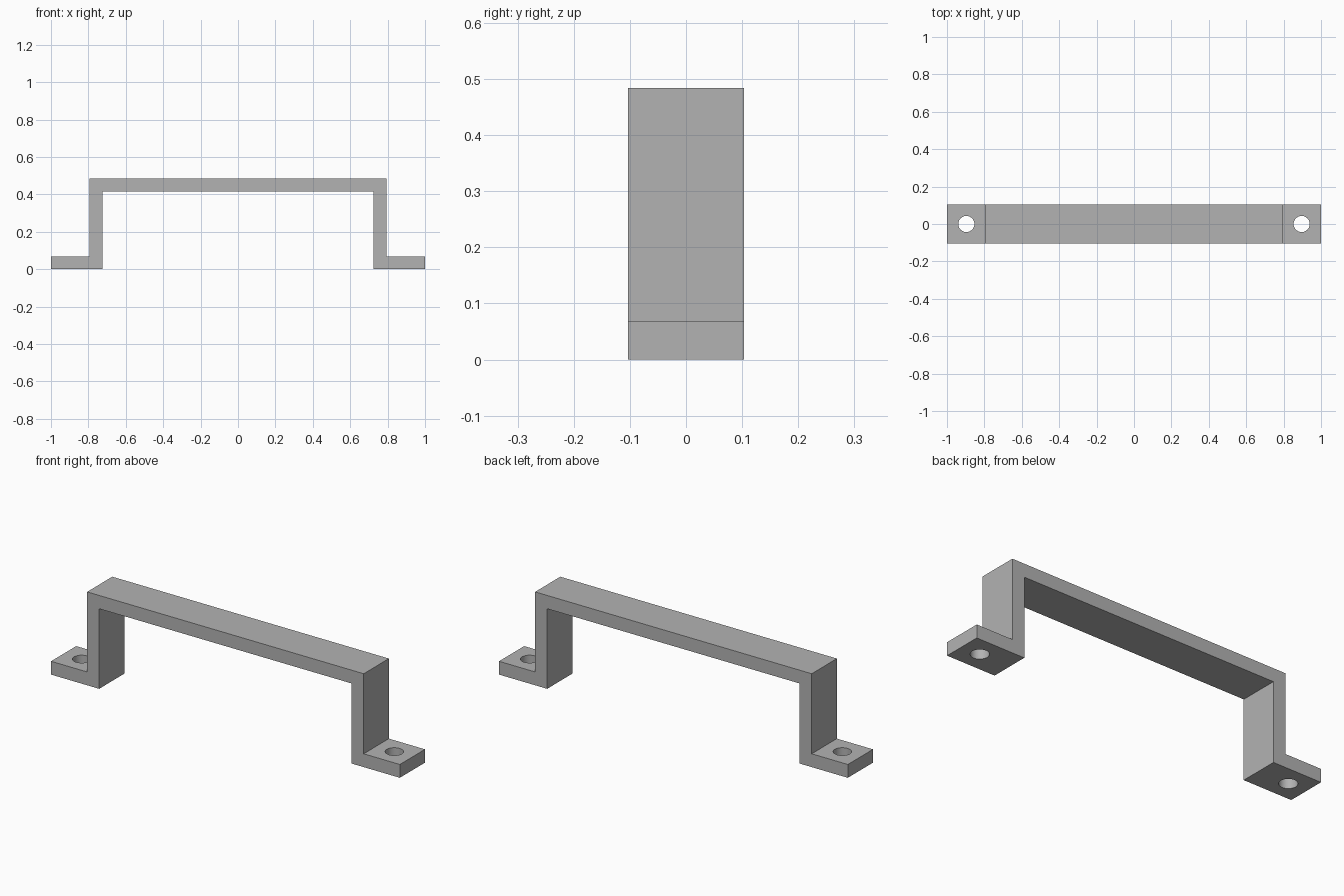
import bpy
import bmesh
import math

old = bpy.data.objects.get("Cube")
if old:
    bpy.data.objects.remove(old, do_unlink=True)

# Main dimensions
HALF_LENGTH = 1.0
HALF_DEPTH = 0.103
HEIGHT = 0.484
THICK = 0.069
LEG_OUTER = 0.793
LEG_INNER = LEG_OUTER - THICK
HOLE_X = (HALF_LENGTH + LEG_OUTER) / 2
HOLE_RADIUS = 0.043

# Grey metal
metal = bpy.data.materials.new("grey_metal")
metal.use_nodes = True
grey = (0.45, 0.45, 0.45, 1)
metal.diffuse_color = grey
metal.node_tree.nodes["Principled BSDF"].inputs["Base Color"].default_value = grey


def add_object(name, bm):
    bmesh.ops.recalc_face_normals(bm, faces=bm.faces)
    mesh = bpy.data.meshes.new(name)
    bm.to_mesh(mesh)
    bm.free()
    mesh.materials.append(metal)
    obj = bpy.data.objects.new(name, mesh)
    bpy.context.collection.objects.link(obj)
    return obj


# Handle bracket: mirrored bent-strip profile, extruded through its depth
half = [(LEG_INNER, HEIGHT - THICK), (LEG_INNER, 0), (HALF_LENGTH, 0),
        (HALF_LENGTH, THICK), (LEG_OUTER, THICK), (LEG_OUTER, HEIGHT)]
profile = half + [(-x, z) for x, z in reversed(half)]
bm = bmesh.new()
face = bm.faces.new([bm.verts.new((x, -HALF_DEPTH, z)) for x, z in profile])
extruded = bmesh.ops.extrude_face_region(bm, geom=[face])["geom"]
bmesh.ops.translate(bm, vec=(0, 2 * HALF_DEPTH, 0),
                    verts=[v for v in extruded if isinstance(v, bmesh.types.BMVert)])
bracket = add_object("handle_bracket", bm)

# Screw holes through both feet
for side, x in (("left", HOLE_X), ("right", -HOLE_X)):
    bm = bmesh.new()
    bmesh.ops.create_cone(bm, cap_ends=True, segments=48, radius1=HOLE_RADIUS,
                          radius2=HOLE_RADIUS, depth=4 * THICK)
    bmesh.ops.translate(bm, vec=(x, 0, THICK / 2), verts=bm.verts)
    cutter = add_object(side + "_hole_cutter", bm)
    cutter.hide_render = True
    cutter.hide_viewport = True
    cutter.display_type = 'WIRE'
    cut = bracket.modifiers.new(side + "_screw_hole", 'BOOLEAN')
    cut.operation = 'DIFFERENCE'
    cut.solver = 'EXACT'
    cut.object = cutter

# Smooth hole walls, crisp strip edges
bpy.ops.object.select_all(action='DESELECT')
bracket.select_set(True)
bpy.context.view_layer.objects.active = bracket
for cut in list(bracket.modifiers):
    bpy.ops.object.modifier_apply(modifier=cut.name)
bpy.ops.object.shade_smooth_by_angle(angle=math.radians(30))
for obj in [o for o in bpy.data.objects if o.name.endswith("_hole_cutter")]:
    bpy.data.objects.remove(obj, do_unlink=True)
